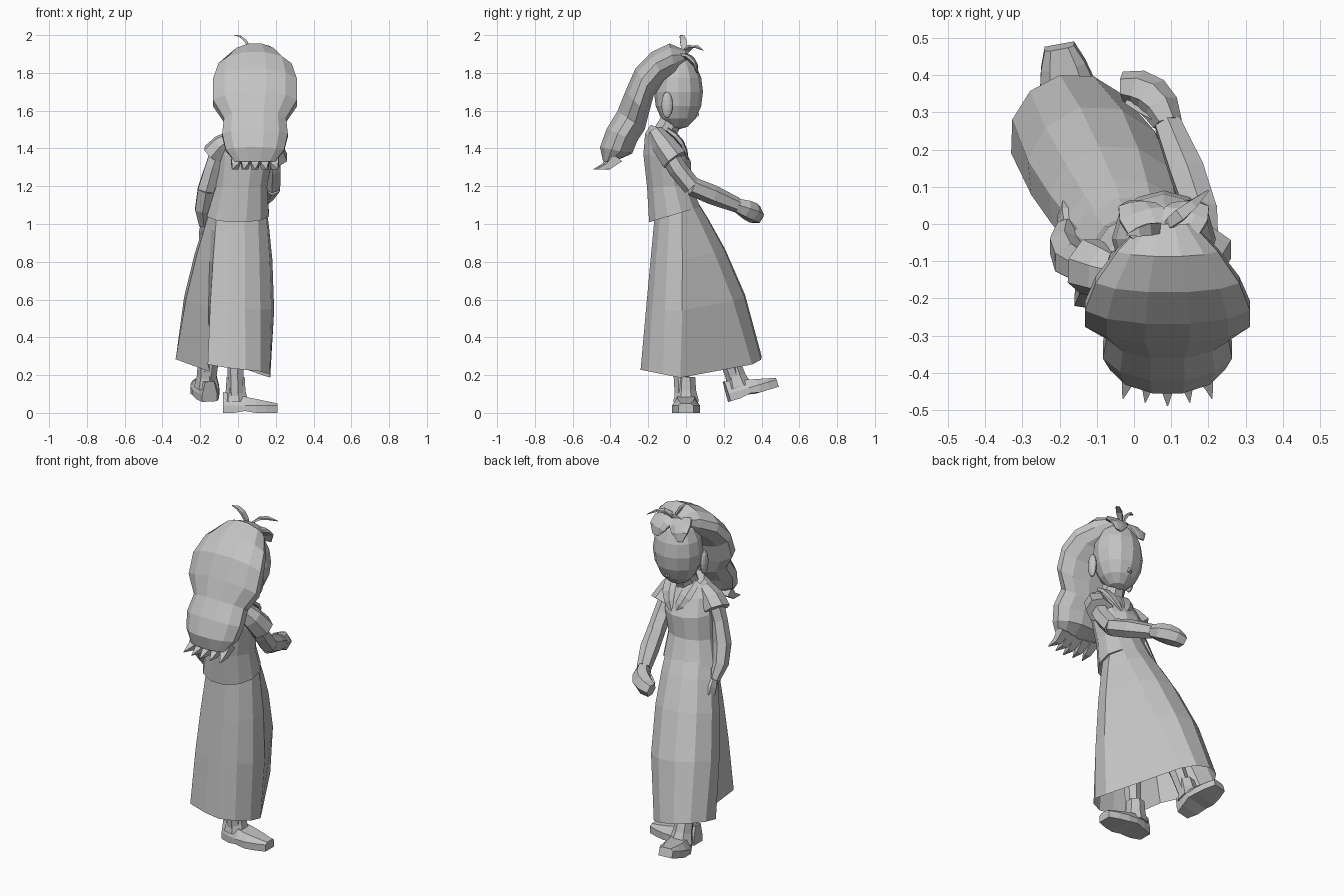
import bpy, bmesh, math
from mathutils import Vector

old = bpy.data.objects.get("Cube")
if old:
    bpy.data.objects.remove(old)

grey = bpy.data.materials.new("plain_grey")
grey.use_nodes = True
grey.diffuse_color = (.55, .55, .55, 1)
shader = grey.node_tree.nodes["Principled BSDF"]
shader.inputs["Base Color"].default_value = grey.diffuse_color

X, Y, Z = Vector((1, 0, 0)), Vector((0, 1, 0)), Vector((0, 0, 1))


def add_object(name, bm):
    """Turn a bmesh into a flat-shaded grey object."""
    bmesh.ops.recalc_face_normals(bm, faces=bm.faces)
    mesh = bpy.data.meshes.new(name)
    bm.to_mesh(mesh)
    bm.free()
    mesh.materials.append(grey)
    bpy.context.collection.objects.link(bpy.data.objects.new(name, mesh))


def loft(name, rings, caps=True):
    """Skin a list of equal-length point rings."""
    bm = bmesh.new()
    rows = [[bm.verts.new(point) for point in ring] for ring in rings]
    count = len(rows[0])
    for lower, upper in zip(rows, rows[1:]):
        for i in range(count):
            j = (i + 1) % count
            bm.faces.new((lower[i], lower[j], upper[j], upper[i]))
    if caps:
        bm.faces.new(rows[0])
        bm.faces.new(rows[-1])
    add_object(name, bm)


def ellipse(centre, u, v, sides):
    turns = [math.tau * (i + .5) / sides for i in range(sides)]
    return [centre + u * math.cos(t) + v * math.sin(t) for t in turns]


def limb(name, start, bend, end, radii, side=X, flat=1, sides=6, steps=4):
    """Tapered tube along a smooth bend; flat squashes it across side."""
    start, bend, end = Vector(start), Vector(bend), Vector(end)
    first, middle, last = radii
    rings = []
    for i in range(steps + 1):
        t = i / steps
        s = 1 - t
        centre = start * s * s + bend * 2 * s * t + end * t * t
        along = ((bend - start) * s + (end - bend) * t).normalized()
        across = along.cross(side).normalized()
        radius = first * s * s + middle * 2 * s * t + last * t * t
        rings.append(ellipse(centre, across.cross(along) * radius,
                             across * radius * flat, sides))
    loft(name, rings)


def ellipsoid(name, centre, radii):
    bm = bmesh.new()
    bmesh.ops.create_uvsphere(bm, u_segments=12, v_segments=8, radius=1)
    bmesh.ops.scale(bm, vec=Vector(radii), verts=bm.verts)
    bmesh.ops.translate(bm, vec=centre, verts=bm.verts)
    add_object(name, bm)


# Head with its features placed around the centre
head = Vector((.08, -.04, 1.7))
ellipsoid("head", head, (.14, .13, .2))
nose = head + Vector((0, .08, -.12))
limb("nose", nose, nose + Y * .01, nose + Y * .03, (.03, .02, .01), sides=4, steps=2)
limb("neck", (.06, -.13, 1.4), (.07, -.12, 1.5), head - Z * .1, (.08, .06, .06), sides=8)

# Ears, forehead fringe and collar, mirrored about the head
for sign, label in ((1, "left"), (-1, "right")):
    out = X * sign
    ear = head + out * .13 - Y * .06 - Z * .07
    ellipsoid(label + "_ear", ear, (.02, .03, .07))
    root = head + Z * .2
    limb(label + "_fringe", root + out * .02 - Y * .02, root + out * .07 + Y * .09,
         root + out * .08 + Y * .1 - Z * .1, (.03, .11, .02), flat=.25, sides=8)
    nape = head + out * .07 - Y * .06 - Z * .2
    limb(label + "_collar", nape, nape + Y * .09 - Z * .05,
         nape - out * .06 + Y * .11 - Z * .16, (.03, .06, .01), flat=.4, sides=5)

# Hair: y, z and half width of each section, turning from crown to back
hair = [(0, 1.89, .07), (-.07, 1.87, .14), (-.15, 1.83, .2), (-.22, 1.75, .23),
        (-.26, 1.64, .23), (-.29, 1.55, .17), (-.34, 1.47, .18), (-.37, 1.39, .16),
        (-.41, 1.33, .11)]
rings = []
for i, (y, z, width) in enumerate(hair):
    turn = math.pi / 2 * i / (len(hair) - 1)
    depth = .03 if i in (0, len(hair) - 1) else .09
    outward = Z * math.cos(turn) - Y * math.sin(turn)
    rings.append(ellipse(Vector((.09, y, z)), X * width, outward * depth, 12))
loft("long_hair", rings)

# Pointed tips along the hair's lower edge
for i in range(-2, 3):
    tip = Vector((.09 + i * .05, -.38 + abs(i) * .01, 1.35))
    limb("hair_tip", tip, tip - Y * .05 - Z * .06, tip + X * i * .01 - Y * .11 - Z * .06,
         (.04, .03, .002), sides=4, steps=2)

# Sprouting strands on the crown
crown = head + Y * .03 + Z * .18
limb("right_sprout", crown, crown + Vector((-.03, 0, .12)),
     crown + Vector((-.1, -.02, .12)), (.01, .04, .003), Y, .4, 4)
limb("left_sprout", crown, crown + Vector((.03, .02, .1)),
     crown + Vector((.12, .1, .04)), (.01, .04, .003), Y, .4, 4)

# Blouse: y, z, half width and half depth; sections tip forward at the hem
blouse = [(-.06, 1.05, .17, .14), (-.09, 1.2, .14, .12), (-.1, 1.35, .15, .13),
          (-.12, 1.45, .14, .1), (-.12, 1.5, .08, .07)]
rings = []
for y, z, width, depth in blouse:
    slope = (1.25 - z) * 1.5
    centre = Vector(((z - 1.05) / 8, y, z))
    rings.append(ellipse(centre, X * width, (Y + Z * slope) * depth, 12))
loft("blouse", rings)

# Left arm reaches forward
shoulder = Vector((.17, -.12, 1.42))
elbow = Vector((.18, .03, 1.2))
wrist = Vector((.09, .27, 1.1))
limb("left_sleeve", shoulder + Vector((-.05, -.04, .06)), shoulder,
     (.19, -.06, 1.34), (.05, .08, .08), sides=7, flat=.9, steps=2)
limb("left_upper_arm", shoulder, (.19, -.04, 1.27), elbow, (.05, .05, .05), steps=2)
limb("left_forearm", elbow, (.15, .13, 1.16), wrist, (.05, .06, .04), steps=2)
limb("left_hand", wrist, (.06, .37, 1.06), (-.03, .37, 1.04), (.04, .07, .04), Z)
limb("left_thumb", (.06, .3, 1.09), (.02, .31, 1.07), (-.02, .33, 1.06), (.03, .02, .01),
     Z, sides=4, steps=2)

# Right arm hangs at the side
shoulder = Vector((-.09, -.13, 1.42))
elbow = Vector((-.17, -.1, 1.18))
wrist = Vector((-.18, -.01, 1))
limb("right_sleeve", shoulder + Vector((.06, -.01, .04)), shoulder,
     (-.13, -.11, 1.37), (.05, .08, .08), Y, .8, 7, 2)
limb("right_upper_arm", shoulder, (-.14, -.13, 1.3), elbow, (.05, .04, .05), steps=2)
limb("right_forearm", elbow, (-.2, -.06, 1.07), wrist, (.05, .05, .03), steps=2)
limb("right_hand", wrist, (-.18, .03, .93), (-.17, .04, .86), (.03, .07, .02), Y, .6)

# Skirt: an oval waist widening to a hem wrapped round both legs,
# with a fold tucked in between them on the right
back_leg, front_leg = Vector((0, -.07, 0)), Vector((-.16, .23, 0))
stride = front_leg - back_leg
heading = math.atan2(stride.y, stride.x)
fold = math.pi / 2
turns = sorted([math.tau * (i - 5.5) / 12 for i in range(12)] + [fold])
rings = []
for t in (0, .4, .7, .9, 1):
    ring = []
    for turn in turns:
        angle = heading + turn
        spoke = X * math.cos(angle) + Y * math.sin(angle)
        if turn == fold:
            hem = back_leg.lerp(front_leg, .5) + spoke * .08
        elif fold < turn < 2:
            hem = back_leg + spoke * .22
        else:
            hem = (front_leg if abs(turn) < fold else back_leg) + spoke * .175
        hem.z = .18 + .2 * abs(hem.y) + .2 * max(0, -hem.x)
        waist = Vector((spoke.x * .155, spoke.y * .12 - .05, 1.07 + spoke.y * .04))
        bulge = (.1 + .1 * spoke.y) * t * (1 - t)
        ring.append(hem.lerp(waist, t) + spoke * bulge)
    rings.append(ring)
loft("skirt", rings, caps=False)


def shoe(name, heel, forward, up, length):
    """Low shoe with a raised instep, a wide toe and an ankle cuff."""
    forward, up = forward.normalized(), up.normalized()
    side = up.cross(forward)
    rings = []
    for i in range(6):
        t = i / 5
        width = .04 + .035 * math.sin(math.pi * t)
        height = .11 - .06 * t
        arch = .01 if i == 2 else 0
        half = ((width, arch), (width, .04), (width * .6, height))
        outline = list(half) + [(-w, h) for w, h in reversed(half)]
        base = heel + forward * length * t
        rings.append([base + side * w + up * h for w, h in outline])
    loft(name, rings)
    ankle = heel + forward * .07 + up * .06
    limb(name + "_cuff", ankle, ankle + up * .05, ankle + up * .13, (.07, .05, .05),
         sides=7, steps=2)


# Legs and shoes: left planted and turned out, right stepping with the toe raised
limb("left_leg", (.02, -.05, .9), (-.02, -.03, .5), (-.01, -.02, .08), (.08, .05, .04), sides=7)
limb("right_leg", (-.06, -.02, .9), (-.12, .16, .5), (-.16, .27, .13), (.08, .05, .04), sides=7)
shoe("left_shoe", Vector((-.08, 0, 0)), X, Z, .29)
shoe("right_shoe", Vector((-.15, .23, .06)), Vector((-.2, 1, .3)), Vector((0, -.3, 1)), .27)
